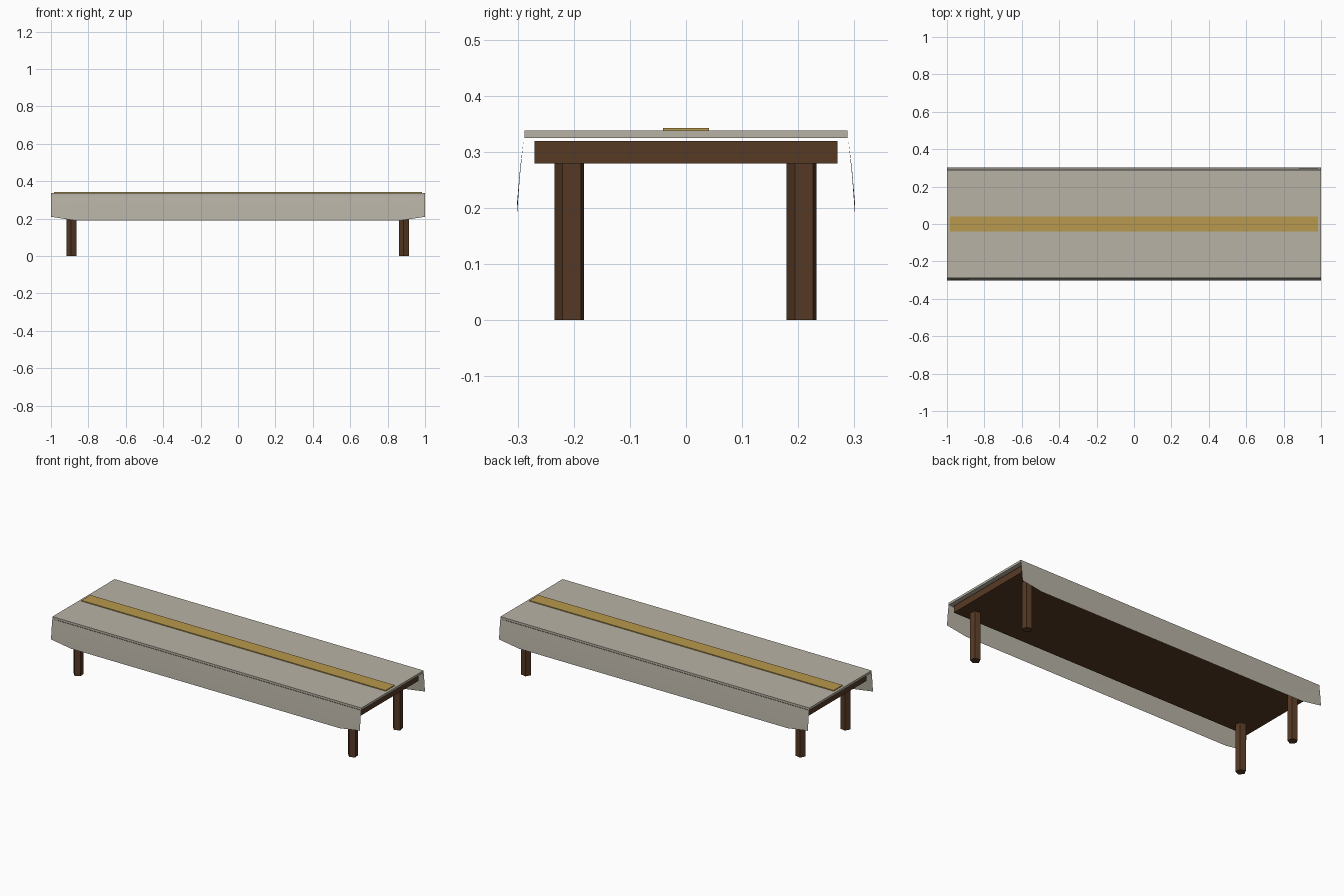
import bpy, bmesh
from math import radians

cube = bpy.data.objects.get("Cube")
if cube:
    bpy.data.objects.remove(cube, do_unlink=True)


def material(name, rgb):
    m = bpy.data.materials.new(name)
    m.use_nodes = True
    m.diffuse_color = (*rgb, 1)
    bsdf = next(n for n in m.node_tree.nodes if n.type == 'BSDF_PRINCIPLED')
    bsdf.inputs["Base Color"].default_value = (*rgb, 1)
    bsdf.inputs["Roughness"].default_value = 0.9
    return m


linen = material("pale_linen", (0.48, 0.45, 0.38))
wood = material("dark_wood", (0.095, 0.042, 0.018))
gold = material("gold_cloth", (0.48, 0.32, 0.075))


def box(name, half_x, half_y, z0, z1, mat):
    bpy.ops.mesh.primitive_cube_add(size=2, location=(0, 0, (z0 + z1) / 2))
    ob = bpy.context.object
    ob.name = name
    ob.scale = (half_x, half_y, (z1 - z0) / 2)
    bpy.ops.object.transform_apply(location=False, rotation=False, scale=True)
    ob.data.materials.append(mat)
    return ob


# Flat layers: wooden board, cloth on top, decorative runner
box("table_board", 0.98, 0.27, 0.279, 0.319, wood)
box("tablecloth_top", 1.0, 0.2875, 0.325, 0.338, linen)
box("table_runner", 0.985, 0.041, 0.338, 0.343, gold)

# Five-sided legs, all turned the same way
for sx, end in ((-1, "right"), (1, "left")):
    for sy, side in ((-1, "front"), (1, "back")):
        bpy.ops.mesh.primitive_cylinder_add(
            vertices=5, radius=0.028, depth=0.28,
            location=(sx * 0.889, sy * 0.207, 0.14))
        leg = bpy.context.object
        leg.name = f"{side}_{end}_leg"
        leg.data.materials.append(wood)
        # Turn one corner to just past the -x direction
        leg.rotation_euler.z = radians(98)


# Hanging cloth: thin sheet whose hem rises at both ends
def drape(name, side):
    bm = bmesh.new()
    columns = []
    for x, hem in ((-1, 0.21), (-0.87, 0.19), (0.87, 0.19), (1, 0.21)):
        middle = (0.325 + hem) / 2
        profile = ((0.289, 0.325), (0.296, middle), (0.301, hem))
        columns.append([bm.verts.new((x, side * y, z)) for y, z in profile])
    for a, b in zip(columns, columns[1:]):
        for i in range(2):
            quad = [a[i], a[i + 1], b[i + 1], b[i]]
            bm.faces.new(quad if side < 0 else quad[::-1])
    mesh = bpy.data.meshes.new(name)
    bm.to_mesh(mesh)
    bm.free()
    mesh.materials.append(linen)
    ob = bpy.data.objects.new(name, mesh)
    bpy.context.collection.objects.link(ob)
    bpy.context.view_layer.objects.active = ob
    bpy.ops.object.select_all(action='DESELECT')
    ob.select_set(True)
    bpy.ops.object.shade_smooth_by_angle()


drape("front_drape", -1)
drape("back_drape", 1)
